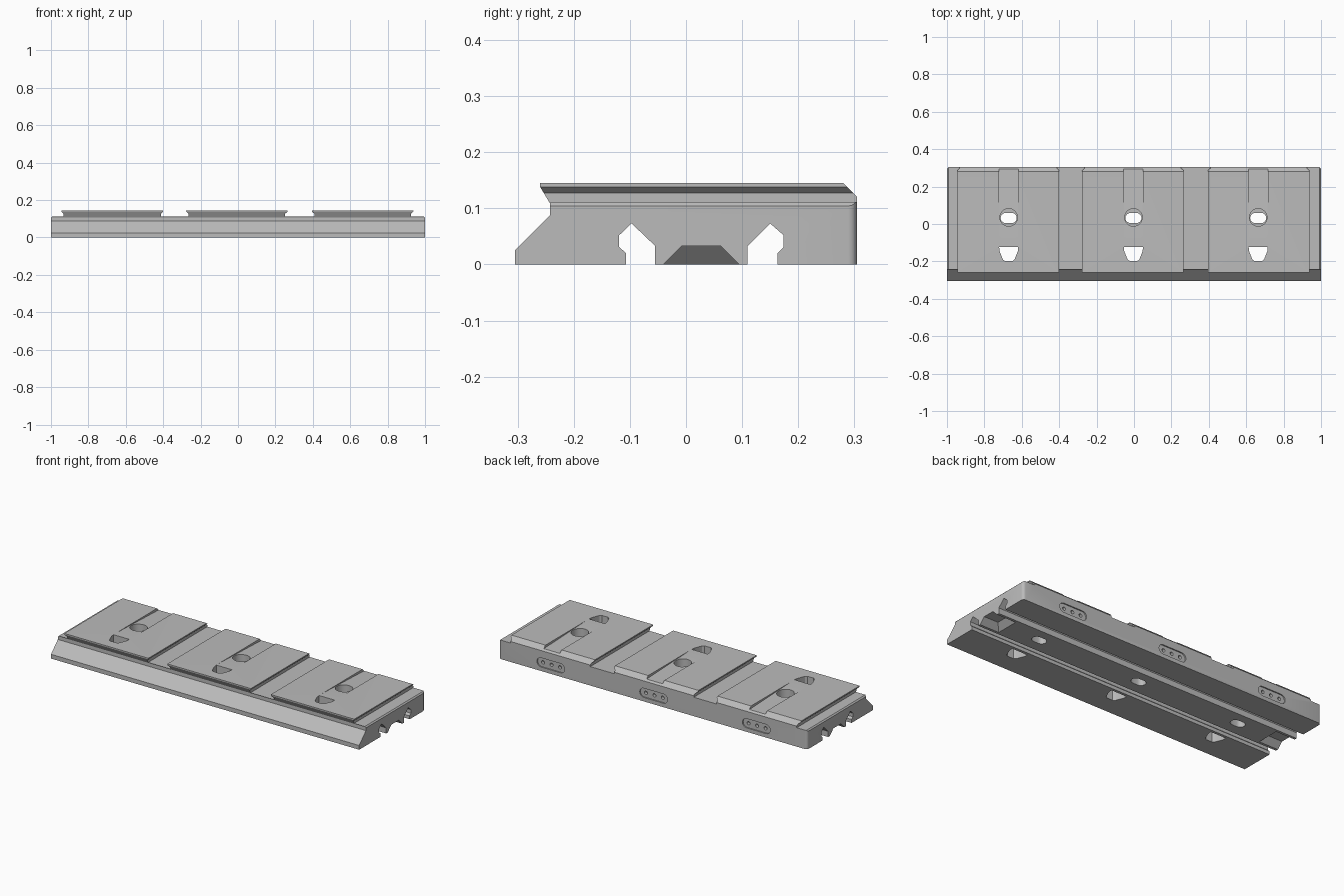
import bpy, bmesh, math

if "Cube" in bpy.data.objects:
    bpy.data.objects.remove(bpy.data.objects["Cube"])

metal = bpy.data.materials.new("grey metal")
metal.diffuse_color = (0.5, 0.5, 0.5, 1)
metal.use_nodes = True
metal.node_tree.nodes["Principled BSDF"].inputs["Base Color"].default_value = metal.diffuse_color


def add_object(name, bm):
    bmesh.ops.recalc_face_normals(bm, faces=bm.faces)
    mesh = bpy.data.meshes.new(name)
    bm.to_mesh(mesh)
    bm.free()
    mesh.materials.append(metal)
    ob = bpy.data.objects.new(name, mesh)
    bpy.context.collection.objects.link(ob)
    return ob


def prism_mesh(pts, axis, lo, hi):
    """Extrude a closed 2D profile along an axis."""
    place = {"x": lambda a, b, t: (t, a, b),
             "y": lambda a, b, t: (a, t, b),
             "z": lambda a, b, t: (a, b, t)}[axis]
    bm = bmesh.new()
    face = bm.faces.new([bm.verts.new(place(a, b, lo)) for a, b in pts])
    ext = bmesh.ops.extrude_face_region(bm, geom=[face])
    for v in ext["geom"]:
        if isinstance(v, bmesh.types.BMVert):
            v.co["xyz".index(axis)] = hi
    # keep the starting cap so that the solid is closed
    if not face.is_valid or len(bm.faces) < len(pts) + 2:
        bm.faces.new([v for v in bm.verts if abs(v.co["xyz".index(axis)] - lo) < 1e-6][:len(pts)])
    return bm


def cut(bm):
    """Subtract a solid from the plate, then drop the cutter."""
    cutter = add_object("cutter", bm)
    cutter.hide_render = True
    mod = plate.modifiers.new("cut", "BOOLEAN")
    mod.operation, mod.solver, mod.object = "DIFFERENCE", "EXACT", cutter
    bpy.context.view_layer.objects.active = plate
    bpy.ops.object.modifier_apply(modifier=mod.name)
    bpy.data.objects.remove(cutter)


def pill(cx, cy, half, r, n=10):
    """Stadium outline; half = r gives a circle."""
    d = half - r
    pts = []
    for side, start in ((1, -math.pi / 2), (-1, math.pi / 2)):
        for i in range(n + 1):
            if d < 1e-6 and i == n:
                continue
            a = start + math.pi * i / n
            pts.append((cx + side * d + r * math.cos(a), cy + r * math.sin(a)))
    return pts


# Main plate: end section with sloped front and two clamping grooves below
section = [(-0.305, 0), (-0.305, 0.025), (-0.242, 0.088), (-0.242, 0.108),
           (-0.26, 0.138), (-0.26, 0.145), (0.28, 0.145), (0.305, 0.12), (0.305, 0),
           (0.163, 0), (0.163, 0.02), (0.174, 0.031), (0.174, 0.052), (0.15, 0.073),
           (0.11, 0.033), (0.11, 0), (-0.055, 0), (-0.055, 0.033), (-0.097, 0.073),
           (-0.119, 0.052), (-0.119, 0.031), (-0.107, 0.02), (-0.107, 0)]
bm = prism_mesh(section, "x", -1, 1)
corners = [e for e in bm.edges if all(v.co.y > 0.3 for v in e.verts)
           and abs(e.verts[0].co.x - e.verts[1].co.x) < 1e-6]
bmesh.ops.bevel(bm, geom=corners, offset=0.016, segments=4, profile=0.5, affect="EDGES")
plate = add_object("clamp_plate", bm)

# Undercut gaps between the three raised pads
FLOOR, U = 0.111, 0.013
for a, b in ((-0.4, -0.277), (0.265, 0.395)):
    cut(prism_mesh([(a, 0.2), (a, 0.138), (a - U, 0.127), (a - U, FLOOR),
                    (b + U, FLOOR), (b + U, 0.127), (b, 0.138), (b, 0.2)], "y", -0.5, 0.5))

# Undercut steps with a small chamfer at both ends
for s, a in ((-1, 0.945), (1, 0.937)):
    cut(prism_mesh([(s * x, z) for x, z in
                    ((a, 0.2), (a, 0.138), (a - U, 0.127), (a - U, FLOOR),
                     (0.993, FLOOR), (1.01, 0.094), (1.1, 0.094), (1.1, 0.2))], "y", -0.5, 0.5))

# Tapered recess under each end
for s in (-1, 1):
    bm = bmesh.new()
    for x0, x1, y0, y1, z in ((0.87, 1.05, -0.045, 0.1, -0.005), (0.908, 1.05, -0.007, 0.062, 0.033)):
        for x in (x0, x1):
            for y in (y0, y1):
                bm.verts.new((s * x, y, z))
    bmesh.ops.convex_hull(bm, input=bm.verts)
    cut(bm)

for cx in (-0.67, -0.003, 0.664):
    # Shallow ramped channel on the pad
    cut(prism_mesh([(-0.1, 0.1451), (0.35, 0.128), (0.35, 0.2), (-0.1, 0.2)],
                   "x", cx - 0.052, cx + 0.052))
    # Counterbore with an oval through hole
    cut(prism_mesh(pill(cx, 0.035, 0.047, 0.047, 16), "z", 0.07, 0.3))
    cut(prism_mesh(pill(cx, 0.032, 0.043, 0.027), "z", -0.1, 0.2))
    # Tapered window near the front
    cut(prism_mesh([(cx + x, y) for x, y in
                    ((-0.051, -0.123), (-0.049, -0.145), (-0.031, -0.19), (-0.02, -0.198),
                     (0.02, -0.198), (0.031, -0.19), (0.049, -0.145), (0.051, -0.123))],
                   "z", -0.1, 0.3))
    # Rounded recess with three small holes on the back
    cut(prism_mesh(pill(cx, 0.05, 0.09, 0.027), "y", 0.298, 0.4))
    for dx in (-0.055, 0, 0.055):
        cut(prism_mesh(pill(cx + dx, 0.05, 0.01, 0.01, 8), "y", 0.28, 0.4))

# Smooth the round walls, keep machined edges sharp
bpy.ops.object.select_all(action="DESELECT")
plate.select_set(True)
bpy.context.view_layer.objects.active = plate
bpy.ops.object.shade_smooth_by_angle(angle=math.radians(30))
